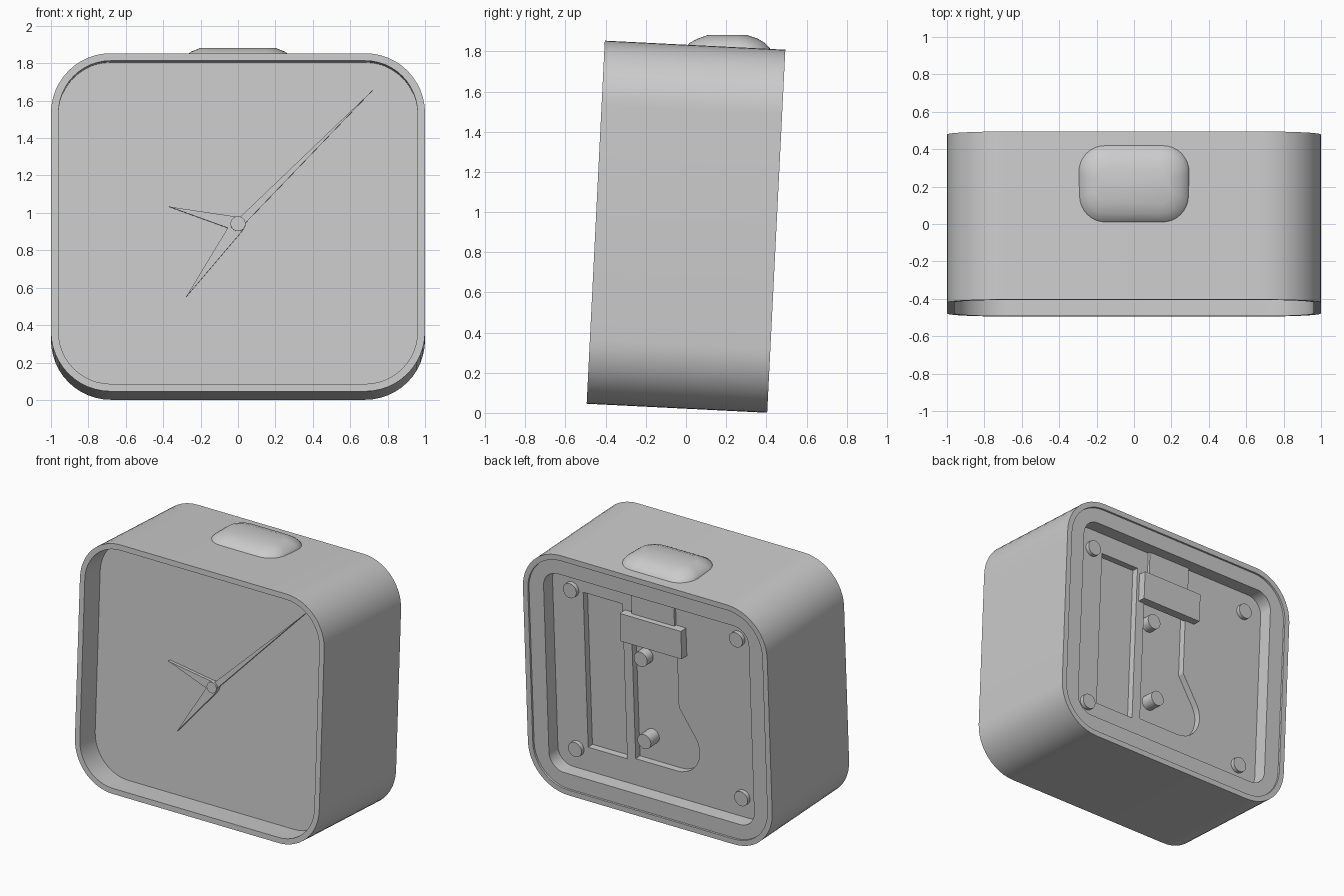
import bpy, bmesh
from math import radians, sin, cos, pi
from mathutils import Matrix

if "Cube" in bpy.data.objects:
    bpy.data.objects.remove(bpy.data.objects["Cube"])

# One plain grey for the whole clock
GREY = (0.6, 0.6, 0.6, 1)
grey = bpy.data.materials.new("plain grey")
grey.use_nodes = True
grey.diffuse_color = GREY
grey.node_tree.nodes["Principled BSDF"].inputs["Base Color"].default_value = GREY

# The clock leans back slightly
TILT = Matrix.Translation((0, 0, 0.927)) @ Matrix.Rotation(radians(-2.86), 4, 'X')
HALF_W, HALF_H, FRONT, BACK = 1.0, 0.905, -0.45, 0.45
WALL = 0.04
FACE = FRONT + 0.18      # dial surface
PANEL = BACK - 0.12      # recessed back panel
POCKET = PANEL - 0.05    # floor of the pockets


def arc(cx, cz, r, start, end, steps):
    angles = [radians(start + (end - start) * i / steps) for i in range(steps + 1)]
    return [(cx + r * cos(a), cz + r * sin(a)) for a in angles]


def rounded_rect(hw, hh, r, steps=12):
    corners = ((1, 1), (-1, 1), (-1, -1), (1, -1))
    return [p for i, (sx, sz) in enumerate(corners)
            for p in arc(sx * (hw - r), sz * (hh - r), r, 90 * i, 90 * i + 90, steps)]


def rect(x0, x1, z0, z1):
    return [(x0, z0), (x1, z0), (x1, z1), (x0, z1)]


def finish(name, bm):
    bmesh.ops.recalc_face_normals(bm, faces=bm.faces)
    mesh = bpy.data.meshes.new(name)
    bm.to_mesh(mesh)
    bm.free()
    mesh.materials.append(grey)
    obj = bpy.data.objects.new(name, mesh)
    bpy.context.collection.objects.link(obj)
    return obj


def prism(name, outline, y0, y1):
    """Extrude an x-z outline along the depth of the clock."""
    bm = bmesh.new()
    face = bm.faces.new([bm.verts.new((x, y0, z)) for x, z in outline])
    out = bmesh.ops.extrude_face_region(bm, geom=[face])
    verts = [v for v in out["geom"] if isinstance(v, bmesh.types.BMVert)]
    bmesh.ops.translate(bm, verts=verts, vec=(0, y1 - y0, 0))
    return finish(name, bm)


def activate(obj):
    bpy.ops.object.select_all(action='DESELECT')
    obj.select_set(True)
    bpy.context.view_layer.objects.active = obj


def cut(obj, outline, y0, y1):
    cutter = prism("cutter", outline, y0, y1)
    cutter.hide_render = True
    mod = obj.modifiers.new("cut", 'BOOLEAN')
    mod.operation, mod.solver, mod.object = 'DIFFERENCE', 'EXACT', cutter
    activate(obj)
    bpy.ops.object.modifier_apply(modifier=mod.name)
    bpy.data.objects.remove(cutter)


# Outer case: open rounded tube
parts = []
case = prism("case", rounded_rect(HALF_W, HALF_H, 0.32), FRONT, BACK)
cut(case, rounded_rect(HALF_W - WALL, HALF_H - WALL, 0.28), FRONT - 0.1, BACK + 0.1)
parts.append(case)

# Dial, set back inside the rim
inside = rounded_rect(HALF_W - WALL / 2, HALF_H - WALL / 2, 0.3)
parts.append(prism("dial", inside, FACE, FACE + 0.06))

# Three pointed hands meeting at the hub
star = [(0.72, 0.715), (0.01, 0.035), (-0.37, 0.092), (-0.055, -0.022),
        (-0.28, -0.395), (0.02, -0.042), (0.045, 0.01)]
parts.append(prism("hands", star, FACE - 0.025, FACE + 0.01))
parts.append(prism("hub", arc(0, 0, 0.04, 0, 345, 23), FACE - 0.04, FACE + 0.01))

# Back cover with a recessed panel, battery pocket and control pocket
cover = prism("back_cover", inside, 0, BACK - 0.015)
cut(cover, rounded_rect(0.84, 0.75, 0.12), PANEL, BACK + 0.1)
cut(cover, rect(0.27, 0.59, -0.57, 0.6), POCKET, BACK)
bulb = [(0.2, 0.57), (0.2, -0.55)] + arc(-0.14, -0.36, 0.19, 270, 150, 10) + [(-0.17, -0.06), (-0.17, 0.57)]
cut(cover, bulb, POCKET, BACK)
parts.append(cover)

# Cover tab and its stem above the control pocket
parts.append(prism("tab", rect(-0.25, 0.25, 0.35, 0.56), PANEL - 0.01, PANEL + 0.06))
parts.append(prism("tab_stem", rect(-0.17, 0.18, 0.55, 0.76), PANEL - 0.01, PANEL + 0.02))

# Setting knobs
for name, x, z, top in (("upper_knob", 0.12, 0.23, 0.02), ("lower_knob", 0.09, -0.37, 0.05)):
    parts.append(prism(name, arc(x, z, 0.055, 0, 345, 23), POCKET - 0.01, PANEL + top))

# Corner screws
for sx in (-1, 1):
    for sz in (-1, 1):
        side = ("left" if sx > 0 else "right") + ("_upper" if sz > 0 else "_lower")
        parts.append(prism(side + "_screw", arc(sx * 0.68, sz * 0.6, 0.055, 0, 345, 23),
                           PANEL - 0.01, PANEL + 0.03))

for obj in parts:
    obj.data.transform(TILT)
    activate(obj)
    bpy.ops.object.shade_smooth_by_angle(angle=radians(30))

# Domed snooze button, lofted from rounded rings and level on top
RINGS = [(1.79, 0.30, 0.0, 0.43, 0.14), (1.82, 0.295, 0.003, 0.415, 0.14),
         (1.84, 0.28, 0.015, 0.395, 0.13), (1.862, 0.25, 0.055, 0.36, 0.11),
         (1.882, 0.2, 0.11, 0.3, 0.06)]
bm = bmesh.new()
loops = []
for z, hw, y0, y1, r in RINGS:
    outline = rounded_rect(hw, (y1 - y0) / 2, r, 8)
    loops.append([bm.verts.new((x, y + (y0 + y1) / 2, z)) for x, y in outline])
for low, high in zip(loops, loops[1:]):
    for i in range(len(low)):
        j = (i + 1) % len(low)
        bm.faces.new((low[i], low[j], high[j], high[i]))
bm.faces.new(loops[0])
bm.faces.new(loops[-1])
button = finish("snooze_button", bm)
activate(button)
bpy.ops.object.shade_smooth_by_angle(angle=radians(40))
